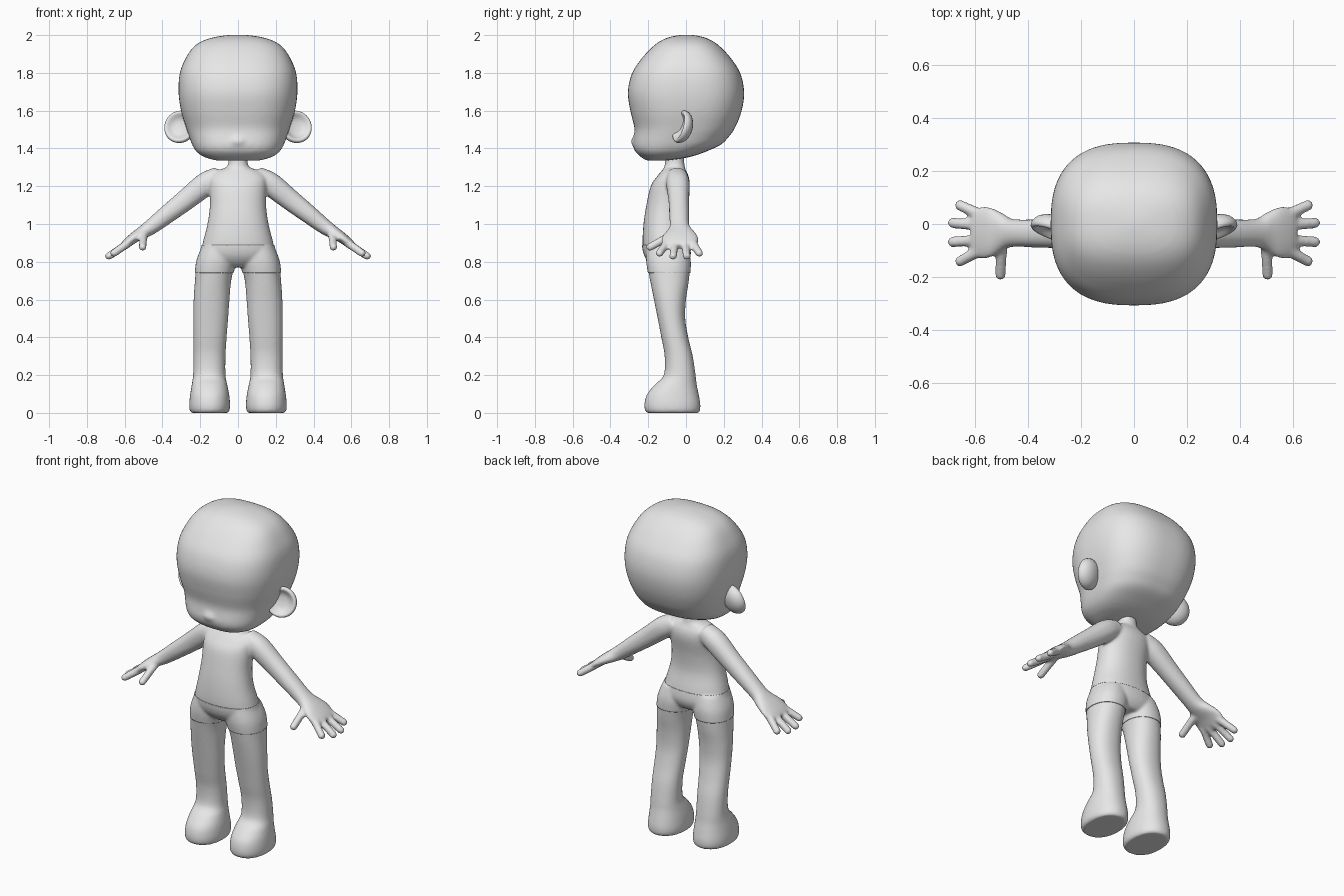
import bpy, bmesh, math
from mathutils import Vector, Matrix

if "Cube" in bpy.data.objects:
    bpy.data.objects.remove(bpy.data.objects["Cube"], do_unlink=True)

GREY = (0.8, 0.8, 0.8, 1)
skin = bpy.data.materials.new("plain_grey")
skin.use_nodes = True
skin.diffuse_color = GREY
skin.node_tree.nodes["Principled BSDF"].inputs["Base Color"].default_value = GREY


def spline(rows, steps=5):
    """Smooth interpolation through rows of section values."""
    out = []
    for i in range(len(rows) - 1):
        a, b, c, d = (rows[max(0, min(len(rows) - 1, i + k))] for k in (-1, 0, 1, 2))
        for s in range(steps):
            t = s / steps
            out.append([q + t * (r - p) / 2 + t * t * (p - 2.5 * q + 2 * r - w / 2)
                        + t ** 3 * (w - p + 3 * (q - r)) / 2
                        for p, q, r, w in zip(a, b, c, d)])
    return out + [list(rows[-1])]


def loft(bm, rows, place, power=2.2, n=36):
    """Closed tube; each row is height, centre x, half width, front y, back y."""
    rings = []
    for h, cx, hx, front, back in spline(rows):
        ring = []
        for k in range(n):
            c, s = math.cos(math.tau * k / n), math.sin(math.tau * k / n)
            x = cx + hx * math.copysign(abs(c) ** (2 / power), c)
            y = (front + back) / 2 + (back - front) / 2 * math.copysign(abs(s) ** (2 / power), s)
            ring.append(bm.verts.new(place(x, y, h)))
        rings.append(ring)
    for lo, hi in zip(rings, rings[1:]):
        for k in range(n):
            bm.faces.new((lo[k], lo[(k + 1) % n], hi[(k + 1) % n], hi[k]))
    bm.faces.new(rings[0])
    bm.faces.new(rings[-1])


def capsule(bm, start, end, r):
    start, end = Vector(start), Vector(end)
    axis = end - start
    verts = bmesh.ops.create_uvsphere(bm, u_segments=16, v_segments=8, radius=r)["verts"]
    for v in verts:
        if v.co.z > r * 0.1:
            v.co.z += axis.length
    turn = axis.to_track_quat('Z', 'Y').to_matrix().to_4x4()
    bmesh.ops.transform(bm, matrix=Matrix.Translation(start) @ turn, verts=verts)


def finish(bm, name, voxel=0, smooth=0):
    """Make an object, optionally fusing its parts into one smooth skin."""
    bmesh.ops.recalc_face_normals(bm, faces=bm.faces)
    mesh = bpy.data.meshes.new(name)
    bm.to_mesh(mesh)
    bm.free()
    obj = bpy.data.objects.new(name, mesh)
    bpy.context.collection.objects.link(obj)
    if voxel:
        fuse = obj.modifiers.new("fuse", 'REMESH')
        fuse.mode, fuse.voxel_size = 'VOXEL', voxel
        relax = obj.modifiers.new("relax", 'SMOOTH')
        relax.factor, relax.iterations = 0.5, smooth
        bpy.context.view_layer.update()
        baked = bpy.data.meshes.new_from_object(
            obj.evaluated_get(bpy.context.evaluated_depsgraph_get()))
        obj.modifiers.clear()
        obj.data = baked
        bpy.data.meshes.remove(mesh)
        baked.name = name
    obj.data.materials.clear()
    obj.data.materials.append(skin)
    obj.data.shade_smooth()
    return obj


def upright(x, y, h):
    return (x, y, h)


# Head: big rounded cranium, dented face, small nose
head = bmesh.new()
loft(head, [
    (1.335, 0, .11, -.21, -.11), (1.345, 0, .15, -.225, -.03), (1.36, 0, .19, -.245, .04),
    (1.385, 0, .222, -.27, .11), (1.42, 0, .243, -.28, .185), (1.46, 0, .258, -.276, .225),
    (1.51, 0, .275, -.273, .26), (1.60, 0, .302, -.295, .295), (1.70, 0, .315, -.308, .308),
    (1.80, 0, .308, -.285, .287), (1.88, 0, .276, -.232, .236), (1.94, 0, .233, -.175, .18),
    (1.975, 0, .175, -.125, .13), (1.993, 0, .105, -.075, .08), (2.002, 0, .03, -.02, .025),
], upright, power=2.6, n=64)
capsule(head, (-.012, -.262, 1.437), (.012, -.262, 1.437), .03)
finish(head, "head", .012, 8)

# Ears: shallow bowls with a rounded rim, turned out and leaning back
EAR = [(0, .004), (.045, 0), (.064, -.02), (.076, -.029), (.088, -.022),
       (.09, -.004), (.076, .022), (.045, .04), (0, .046)]
for side, name in ((1, "left_ear"), (-1, "right_ear")):
    ear = bmesh.new()
    pts = [ear.verts.new((r, y, 0)) for r, y in EAR]
    edges = [ear.edges.new(p) for p in zip(pts, pts[1:])]
    bmesh.ops.spin(ear, geom=pts + edges, axis=(0, 1, 0), cent=(0, 0, 0),
                   angle=math.tau, steps=28)
    bmesh.ops.remove_doubles(ear, verts=ear.verts, dist=1e-4)
    turn = Matrix.Rotation(math.radians(20 * side), 4, 'Z') @ Matrix.Rotation(math.radians(-14), 4, 'X')
    bmesh.ops.transform(ear, matrix=Matrix.Translation((.303 * side, -.015, 1.512)) @ turn,
                        verts=ear.verts)
    obj = finish(ear, name)
    obj.modifiers.new("round", 'SUBSURF').levels = 1

# Torso with neck
body = bmesh.new()
loft(body, [
    (.775, 0, .10, -.165, -.01), (.80, 0, .165, -.195, .01), (.84, 0, .195, -.22, .022),
    (.90, 0, .187, -.23, .015), (1.0, 0, .162, -.225, -.005), (1.1, 0, .149, -.21, 0),
    (1.2, 0, .152, -.187, .018), (1.25, 0, .15, -.155, .015), (1.283, 0, .11, -.128, 0),
    (1.302, 0, .06, -.115, -.006), (1.34, 0, .05, -.11, -.01), (1.42, 0, .05, -.11, -.01),
], upright)

LEG = [
    (0, .15, .098, -.208, .066), (.015, .15, .106, -.218, .075), (.05, .15, .108, -.22, .076),
    (.10, .15, .103, -.206, .067), (.15, .151, .094, -.165, .057), (.20, .152, .086, -.118, .051),
    (.30, .151, .085, -.113, .036), (.40, .148, .088, -.131, .012), (.50, .144, .092, -.15, -.004),
    (.60, .14, .095, -.17, 0), (.70, .132, .096, -.19, .015), (.80, .116, .102, -.207, .022),
    (.88, .10, .088, -.205, .005),
]
ARM = [
    (-.03, -.01, .05, -.10, .005), (.06, 0, .062, -.105, .019), (.20, -.004, .056, -.093, .017),
    (.32, -.006, .049, -.089, .017), (.43, -.008, .041, -.087, .019), (.48, -.005, .035, -.102, .042),
    (.53, 0, .029, -.127, .063), (.58, 0, .025, -.13, .064), (.612, 0, .018, -.115, .05),
]
FINGERS = [
    ((.58, .035, .90), (.656, .07, .846)), ((.585, -.005, .895), (.683, .004, .831)),
    ((.585, -.06, .895), (.683, -.068, .831)), ((.58, -.1, .90), (.656, -.14, .846)),
    ((.50, -.08, .94), (.505, -.19, .878)),
]
# Legs with feet, arms with palms, fingers and thumb
for side in (1, -1):
    loft(body, LEG, lambda x, y, h: (side * x, y, h))
    loft(body, ARM, lambda x, y, h: (side * (.12 + .8 * h + .6 * x), y, 1.25 - .6 * h + .8 * x))
    for base, tip in FINGERS:
        capsule(body, (side * base[0], *base[1:]), (side * tip[0], *tip[1:]), .0225)
figure = finish(body, "body", .008, 9)

# Shorts: a thin raised layer around the hips and upper thighs
shorts = bmesh.new()
shorts.from_mesh(figure.data)
for z, up in ((.888, 1), (.742, -1)):
    bmesh.ops.bisect_plane(shorts, geom=shorts.verts[:] + shorts.edges[:] + shorts.faces[:],
                           plane_co=(0, 0, z), plane_no=(0, 0, up), clear_outer=True)
hands = [v for v in shorts.verts if abs(v.co.x) > .32]
bmesh.ops.delete(shorts, geom=hands, context='VERTS')
layer = finish(shorts, "shorts")
shell = layer.modifiers.new("thickness", 'SOLIDIFY')
shell.thickness, shell.offset = .004, 1
